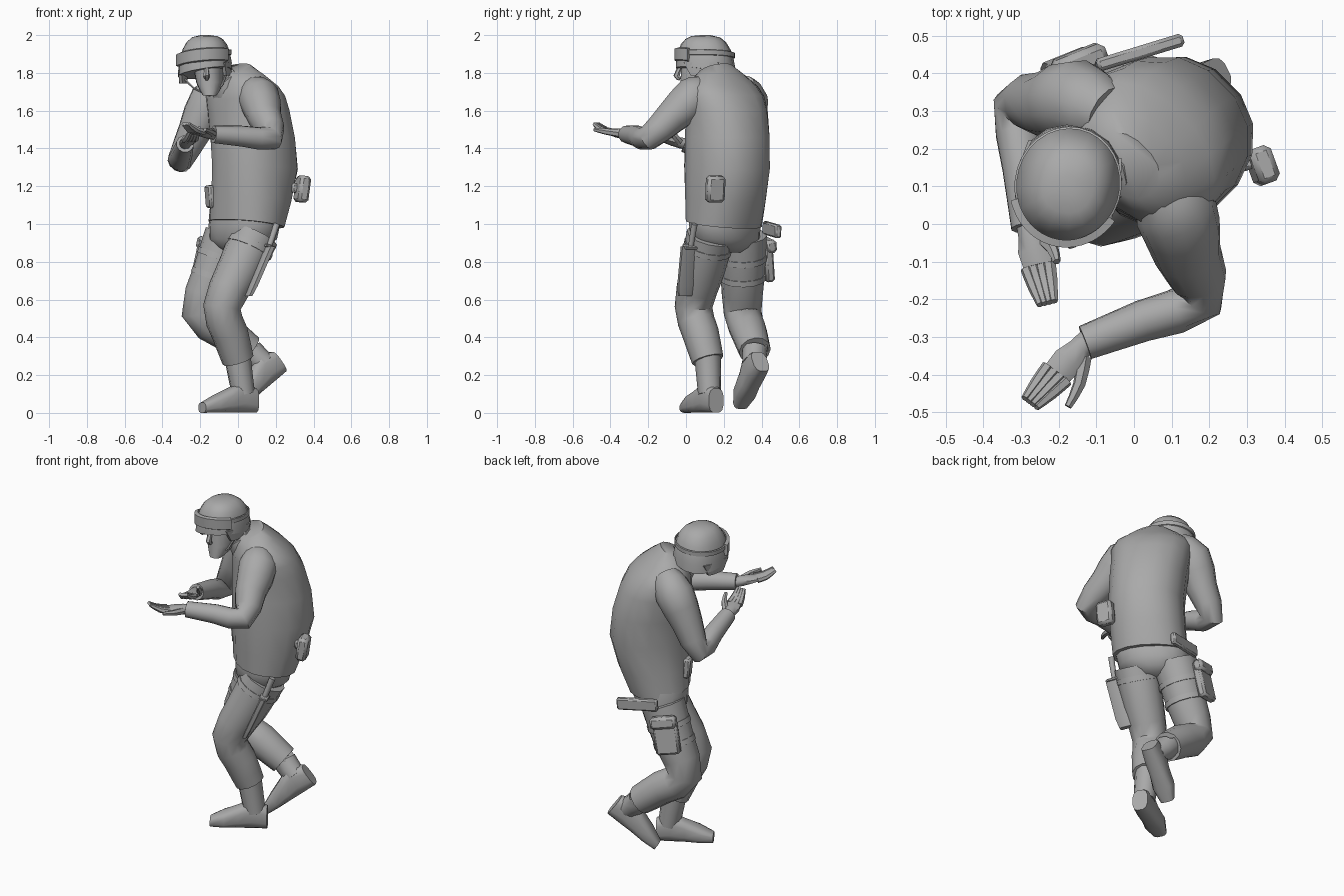
import bpy, bmesh
from math import cos, sin, pi, tau, radians, copysign
from mathutils import Vector

cube = bpy.data.objects.get("Cube")
if cube:
    bpy.data.objects.remove(cube, do_unlink=True)

grey = bpy.data.materials.new("plain grey")
grey.use_nodes = True
grey.diffuse_color = (.4, .4, .4, 1)
grey.node_tree.nodes["Principled BSDF"].inputs["Base Color"].default_value = grey.diffuse_color


def vec(*parts):
    return Vector(parts)


UP = vec(0, 0, 1)
BODY_LEFT = vec(1, -1, 0).normalized()
BODY_FRONT = vec(-1, -1, 0).normalized()
GAZE = vec(-.2, -1, 0).normalized()
EAR = UP.cross(GAZE)


def finish(name, bm, angle=50):
    """Turn a bmesh into a shaded object."""
    bmesh.ops.recalc_face_normals(bm, faces=bm.faces)
    mesh = bpy.data.meshes.new(name)
    bm.to_mesh(mesh)
    bm.free()
    mesh.materials.append(grey)
    ob = bpy.data.objects.new(name, mesh)
    bpy.context.collection.objects.link(ob)
    bpy.ops.object.select_all(action='DESELECT')
    ob.select_set(True)
    bpy.context.view_layer.objects.active = ob
    bpy.ops.object.shade_smooth_by_angle(angle=radians(angle))
    return ob


def connect(bm, loops):
    """Bridge equal vertex loops and cap both ends."""
    for low, high in zip(loops, loops[1:]):
        for i in range(len(low)):
            j = (i + 1) % len(low)
            bm.faces.new((low[i], low[j], high[j], high[i]))
    bm.faces.new(loops[0])
    bm.faces.new(loops[-1])


def loft(name, rings, sides=12, power=2):
    """Skin over rings given as (centre, half axis, half axis)."""
    def bend(value):
        return copysign(abs(value) ** (2 / power), value)

    bm = bmesh.new()
    turns = [tau * (i + .5) / sides for i in range(sides)]
    connect(bm, [[bm.verts.new(centre + a * bend(cos(t)) + b * bend(sin(t))) for t in turns]
                 for centre, a, b in rings])
    finish(name, bm)


def smooth(keys, steps=2):
    """Add in-between values along a list of vectors."""
    ends = [keys[0], *keys, keys[-1]]
    out = []
    for a, b, c, d in zip(ends, ends[1:], ends[2:], ends[3:]):
        for i in range(steps):
            t = i / steps
            out.append(b + ((c - a) * t + (a * 2 - b * 5 + c * 4 - d) * t * t
                            + (b * 3 - a - c * 3 + d) * t * t * t) / 2)
    return out + [keys[-1]]


def limb(name, joints, radii, sides=10):
    """Round tube through joints."""
    keys = smooth([vec(*joint, radius) for joint, radius in zip(joints, radii)])
    spots = [key.to_3d() for key in keys]
    axis = (spots[1] - spots[0]).orthogonal()
    rings = []
    for i, key in enumerate(keys):
        before, after = spots[max(i - 1, 0)], spots[min(i + 1, len(spots) - 1)]
        along = (after - before).normalized()
        axis = (axis - along * axis.dot(along)).normalized()
        rings.append((spots[i], axis * key[3], along.cross(axis) * key[3]))
    loft(name, rings, sides)


def stack(name, rows, left, front, lift=(0, 0)):
    """Sections of (x, y, z, half width, half depth); lift tips the front edge up."""
    keys = smooth([vec(*row) for row in rows])
    rings = []
    for i, (x, y, z, wide, deep) in enumerate(keys):
        tip = lift[0] + (lift[1] - lift[0]) * i / (len(keys) - 1)
        rings.append((vec(x, y, z), left * wide, front * deep + UP * tip))
    loft(name, rings, 16, 2.2)


def band(name, centre, a, b, height, thick, start, end):
    """Strip bent round an ellipse between two angles."""
    bm = bmesh.new()
    columns = []
    for i in range(21):
        t = radians(start + (end - start) * i / 20)
        inner = a * cos(t) + b * sin(t)
        outer = inner + inner.normalized() * thick
        rise = UP * height
        columns.append([bm.verts.new(centre + p) for p in
                        (inner, outer + rise * .1, outer + rise * .9, inner + rise)])
    connect(bm, columns)
    finish(name, bm, 40)


def block(name, place, size, turn=(0, 0, 0)):
    """Box with bevelled edges, turned by degrees."""
    bm = bmesh.new()
    bmesh.ops.create_cube(bm, size=1)
    bmesh.ops.scale(bm, vec=size, verts=bm.verts)
    ob = finish(name, bm, 30)
    ob.location = place
    ob.rotation_euler = [radians(angle) for angle in turn]
    bevel = ob.modifiers.new("soft edges", 'BEVEL')
    bevel.width = min(size) / 4
    bevel.segments = 1


def arm(side, root, shoulder, elbow, wrist, tip, thumb, across):
    """Sleeve, palm, four fingers and a thumb."""
    limb(side + "_sleeve", [root, shoulder, shoulder.lerp(elbow, .5), elbow,
                            elbow.lerp(wrist, .5), wrist],
         [.08, .112, .09, .066, .056, .047], 12)
    knuckle = wrist.lerp(tip, .5) - UP * .015
    across = across.normalized()
    normal = across.cross(knuckle - wrist).normalized()
    loft(side + "_palm", [(wrist.lerp(knuckle, along), across * wide, normal * thick)
                          for along, wide, thick in
                          ((-.2, .03, .03), (.2, .034, .03), (.6, .046, .025), (1, .042, .018))], 8)
    for i in range(4):
        offset = across * (i - 1.5) * .021
        base, end = knuckle + offset, tip + offset * .6
        limb(f"{side}_finger_{i + 1}", [base, base.lerp(end, .5) - UP * .01, end],
             [.017, .016, .01], 6)
    base = wrist.lerp(knuckle, .3) + across * .025
    limb(side + "_thumb", [base, base.lerp(thumb, .5) + across * .01, thumb], [.02, .017, .01], 6)


def leg(side, hip, knee, hem, heel, toe, straps):
    """Trouser leg, thigh straps and boot."""
    limb(side + "_trouser", [hip, hip.lerp(knee, .5), knee, knee.lerp(hem, .5), hem],
         [.128, .118, .1, .097, .085], 12)
    for i, along in enumerate(straps):
        limb(f"{side}_strap_{i + 1}", [hip.lerp(knee, along), hip.lerp(knee, along + .07)],
             [.132 - along * .02] * 2, 14)
    forward = (toe - heel).normalized()
    across = forward.cross(UP).normalized()
    rise = across.cross(forward)
    limb(side + "_boot_shaft", [hem + UP * .03, hem, heel.lerp(toe, .22) + rise * .1],
         [.07, .07, .062])
    widths, heights = (.045, .056, .054, .062, .04), (.13, .17, .13, .095, .055)
    loft(side + "_boot", [(heel.lerp(toe, i / 4) + rise * tall / 2, across * wide, rise * tall / 2)
                          for i, (wide, tall) in enumerate(zip(widths, heights))], 12, 3)


# Jacket and hips
stack("jacket", [(.045, .2, 1, .215, .175), (.09, .217, 1.3, .215, .23),
                 (.055, .215, 1.6, .225, .2), (.02, .185, 1.72, .22, .15),
                 (-.02, .155, 1.82, .1, .07)], BODY_LEFT, BODY_FRONT, (.025, -.03))
stack("hips", [(.02, .21, .85, .07, .09), (.025, .21, .92, .2, .15),
               (.04, .2, 1.06, .2, .155)], BODY_LEFT, BODY_FRONT)

# Neck, collar and head
chin = vec(-.15, 0, 1.68)
limb("neck", [vec(-.05, .16, 1.7), vec(-.14, .11, 1.86)], [.08, .06])
limb("collar", [vec(-.05, .16, 1.71), vec(-.09, .13, 1.775)], [.1, .08])
stack("head", [(*chin, .035, .035), (-.15, .06, 1.75, .07, .09),
               (-.165, .09, 1.9, .08, .11)], EAR, GAZE)
limb("nose", [vec(-.167, -.03, 1.83), vec(-.167, -.05, 1.785), vec(-.165, -.03, 1.77)],
     [.01, .017, .012], 6)

# Helmet dome, rolled to one side with a raised brow
crown = vec(-.175, .105, 1.8)
rings = []
for i in range(7):
    t = i / 6.2 * pi / 2
    shrink, fade = cos(t) ** .6, UP * cos(t)
    rings.append((crown + UP * sin(t) * .2, (EAR * .14 + fade * .025) * shrink,
                  (GAZE * .158 + fade * .02) * shrink))
loft("helmet", rings, 16, 2.3)

# Ear covers and chin straps
for side, sign in (("left", 1), ("right", -1)):
    ear = crown + EAR * sign * .118 + UP * .02 * sign
    loft(side + "_ear_cover", [(ear + UP * (i - 1) * .035, GAZE * (.06 + i * .02), EAR * .016)
                               for i in range(3)], 8, 3)
    cheek = ear.lerp(chin, .6) + EAR * sign * .03
    limb(side + "_chin_strap", [ear, cheek, chin], [.006] * 3, 6)

# Goggles over the brow
roll = EAR * .136 + UP * .015
band("goggle_lens", crown + UP * .035, roll, GAZE * .148 + UP * .02, .075, .02, 25, 155)
band("goggle_strap", crown + UP * .08, roll, GAZE * .148, .03, .006, 150, 390)

# Arms held out with open hands
arm("left", root=vec(.06, .09, 1.71), shoulder=vec(.11, .04, 1.67), elbow=vec(.175, -.2, 1.455),
    wrist=vec(-.13, -.315, 1.475), tip=vec(-.275, -.475, 1.53), thumb=vec(-.175, -.485, 1.5),
    across=vec(.8, -.6, 0))
arm("right", root=vec(-.07, .29, 1.72), shoulder=vec(-.15, .325, 1.65), elbow=vec(-.31, .31, 1.33),
    wrist=vec(-.28, -.01, 1.425), tip=vec(-.23, -.21, 1.5), thumb=vec(-.205, -.1, 1.51),
    across=vec(1, .25, .1))

# Legs in mid step
leg("left", hip=vec(.09, .13, .94), knee=vec(-.085, .04, .56), hem=vec(0, .115, .28),
    heel=vec(.09, .16, 0), toe=vec(-.19, 0, 0), straps=[.13])
leg("right", hip=vec(-.05, .3, .94), knee=vec(-.2, .3, .53), hem=vec(.06, .365, .33),
    heel=vec(.25, .41, .22), toe=vec(.01, .295, .02), straps=[.25, .5])

# Holster and bar on the right hip
holster = vec(-.16, .42, .81)
block("holster", holster, (.14, .05, .22), (8, 10, 22))
block("holster_flap", holster + vec(.015, .01, .08), (.15, .06, .07), (8, 10, 22))
block("hip_bar", (.015, .455, .97), (.24, .035, .07), (0, 5, 17))

# Sheathed blade on the left thigh
pommel, guard, point = vec(.205, .045, 1), vec(.165, .025, .88), vec(.055, -.005, .62)
limb("blade_handle", [pommel, guard], [.018, .015], 8)
block("blade_guard", guard, (.05, .08, .015), (0, 20, 20))
loft("sheath", [(guard.lerp(point, along), vec(.02, -.05, 0) * scale, vec(.018, .008, 0) * scale)
                for along, scale in ((0, 1), (.8, .9), (1, .7))], 8, 4)

# Belt pouches
block("side_pouch", (.34, .155, 1.185), (.06, .1, .14), (0, 8, 20))
block("pouch_hanger", (.305, .165, 1.19), (.05, .04, .05), (0, 8, 20))
block("front_pouch", (-.145, .19, 1.145), (.04, .08, .12), (0, -5, 20))
